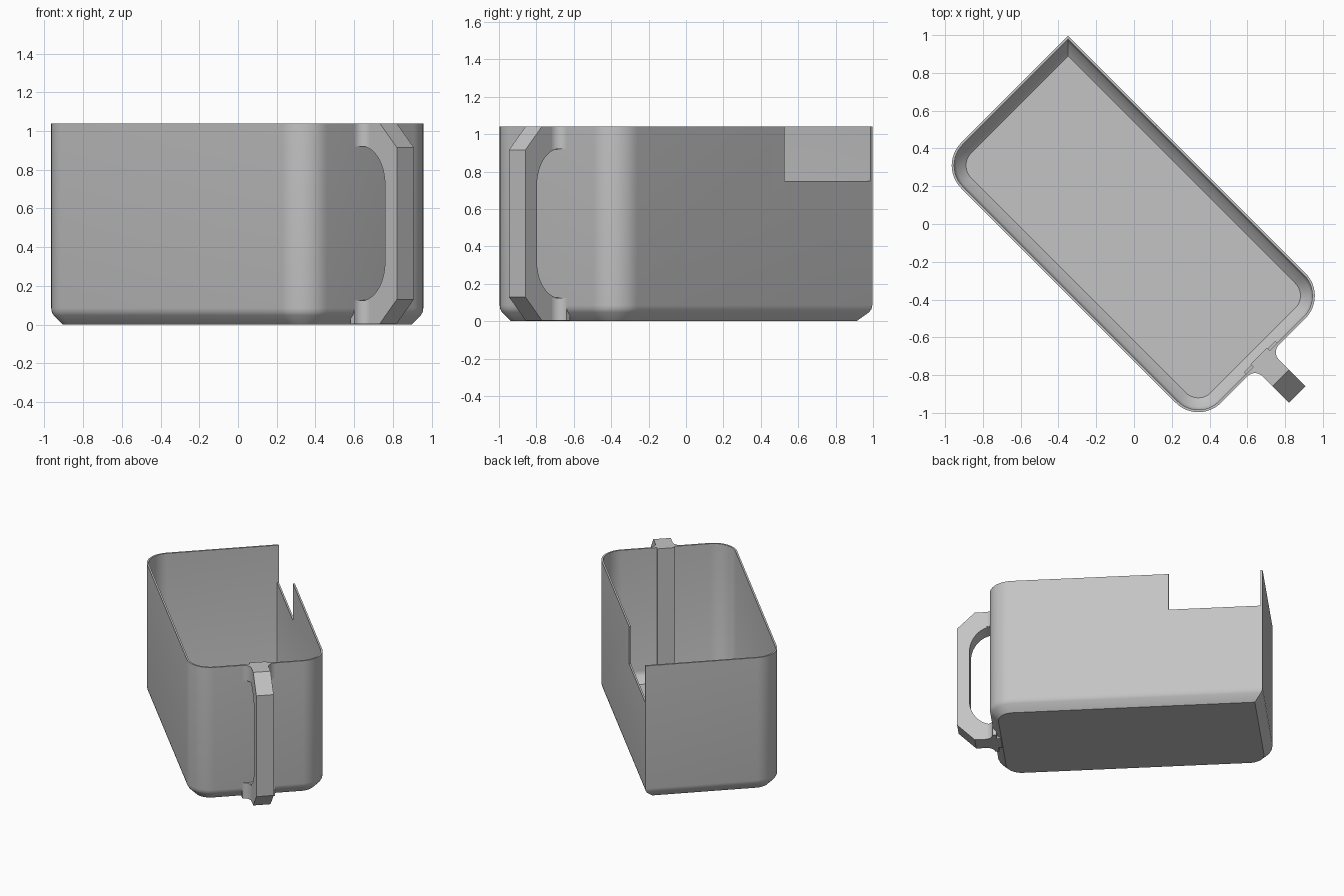
import bpy, bmesh
from math import sin, cos, pi, radians
from mathutils import Matrix

cube = bpy.data.objects.get("Cube")
if cube:
    bpy.data.objects.remove(cube, do_unlink=True)

grey = bpy.data.materials.new("plain grey")
grey.use_nodes = True
grey.diffuse_color = (0.55, 0.55, 0.55, 1)
grey.node_tree.nodes["Principled BSDF"].inputs["Base Color"].default_value = (0.55, 0.55, 0.55, 1)

# Bin extents along its own length (u) and width (v); it sits turned by 45 degrees
U0, U1, V0, V1 = -0.951, 0.995, -0.513, 0.458
HEIGHT, RADIUS, WALL = 1.04, 0.169, 0.013
TURN = Matrix.Rotation(radians(-45), 4, 'Z')
GRIP_V, GRIP_HALF = -0.027, 0.062


def finish(name, bm):
    bmesh.ops.recalc_face_normals(bm, faces=bm.faces)
    mesh = bpy.data.meshes.new(name)
    bm.to_mesh(mesh)
    bm.free()
    obj = bpy.data.objects.new(name, mesh)
    bpy.context.collection.objects.link(obj)
    obj.matrix_world = TURN
    mesh.materials.append(grey)
    return obj


def smooth(obj):
    bpy.ops.object.select_all(action='DESELECT')
    obj.select_set(True)
    bpy.context.view_layer.objects.active = obj
    bpy.ops.object.shade_smooth_by_angle(angle=radians(30))


def prism(name, outline, offset):
    """Extrude a closed outline of 3D points along an offset."""
    bm = bmesh.new()
    face = bm.faces.new([bm.verts.new(p) for p in outline])
    out = bmesh.ops.extrude_face_region(bm, geom=[face])
    moved = [g for g in out["geom"] if isinstance(g, bmesh.types.BMVert)]
    bmesh.ops.translate(bm, verts=moved, vec=offset)
    return finish(name, bm)


def box(name, u0, u1, v0, v1, z0, z1):
    outline = [(u0, v0, z0), (u1, v0, z0), (u1, v1, z0), (u0, v1, z0)]
    return prism(name, outline, (0, 0, z1 - z0))


def ring(inset, z, steps=12):
    """Rectangle with three round corners and one sharp corner."""
    r = RADIUS - inset
    centres = [(U0 + RADIUS, V0 + RADIUS), (U1 - RADIUS, V0 + RADIUS), (U1 - RADIUS, V1 - RADIUS)]
    pts = []
    for k, (u, v) in enumerate(centres):
        for i in range(steps + 1):
            a = pi + (k + i / steps) * pi / 2
            pts.append((u + r * cos(a), v + r * sin(a), z))
    pts.append((U0 + inset, V1 - inset, z))
    return pts


# Bin shell: outer skin up, over the rim, and down the inside to the floor
section = [(0.06, 0), (0.012, 0.048), (0.003, 0.065), (0, 0.085), (0, HEIGHT),
           (WALL, HEIGHT), (WALL, 0.09), (0.017, 0.072), (0.026, 0.056), (0.076, 0.014)]
bm = bmesh.new()
rings = [[bm.verts.new(p) for p in ring(d, z)] for d, z in section]
for low, high in zip(rings, rings[1:]):
    n = len(low)
    for i in range(n):
        j = (i + 1) % n
        bm.faces.new((low[i], low[j], high[j], high[i]))
bm.faces.new(rings[0])
bm.faces.new(rings[-1])
shell = finish("bin_shell", bm)

# Notch in the long wall beside the sharp corner
cutter = box("notch_cutter", U0 + WALL + 0.001, -0.286, 0.4, 0.6, 0.75, 1.2)
cutter.hide_render = True
cut = shell.modifiers.new("notch", 'BOOLEAN')
cut.operation, cut.solver, cut.object = 'DIFFERENCE', 'EXACT', cutter
bpy.context.view_layer.objects.active = shell
bpy.ops.object.modifier_apply(modifier=cut.name)
bpy.data.objects.remove(cutter, do_unlink=True)
smooth(shell)

# Handle: chamfered outside, rounded finger opening inside
steps = 14
arch = [(U1 + 0.168 * sin(i / steps * pi / 2), 0.72 + 0.2 * cos(i / steps * pi / 2))
        for i in range(steps + 1)]
lower_arch = [(u, HEIGHT + 0.005 - z) for u, z in reversed(arch)]
profile = ([(0.94, 0.004), (1.125, 0.004), (1.25, 0.13), (1.25, 0.915), (1.125, HEIGHT),
            (0.985, HEIGHT), (0.985, 0.92)] + arch + lower_arch + [(0.985, 0.125), (0.985, 0.05)])
handle = prism("handle", [(u, GRIP_V - GRIP_HALF, z) for u, z in profile], (0, 2 * GRIP_HALF, 0))
smooth(handle)

# Flared fillets where the handle meets the wall
flare = 0.055
side = [(U1 + flare * (1 - cos(i / 8 * pi / 2)), GRIP_HALF + flare * (1 - sin(i / 8 * pi / 2)))
        for i in range(9)]
half = [(0.985, GRIP_HALF + flare)] + side
outline = [(u, GRIP_V + v) for u, v in half] + [(u, GRIP_V - v) for u, v in reversed(half)]
for name, z0, z1 in (("upper_flare", 0.92, HEIGHT), ("lower_flare", 0.004, 0.125)):
    base = [(u - (0.018 if u < 0.99 and z0 < 0.5 else 0), v, z0) for u, v in outline]
    smooth(prism(name, base, (0, 0, z1 - z0)))

# Stiffening rib inside the wall behind the handle
box("inner_rib", 0.961, 0.988, GRIP_V - GRIP_HALF, GRIP_V + GRIP_HALF, 0.04, HEIGHT)
